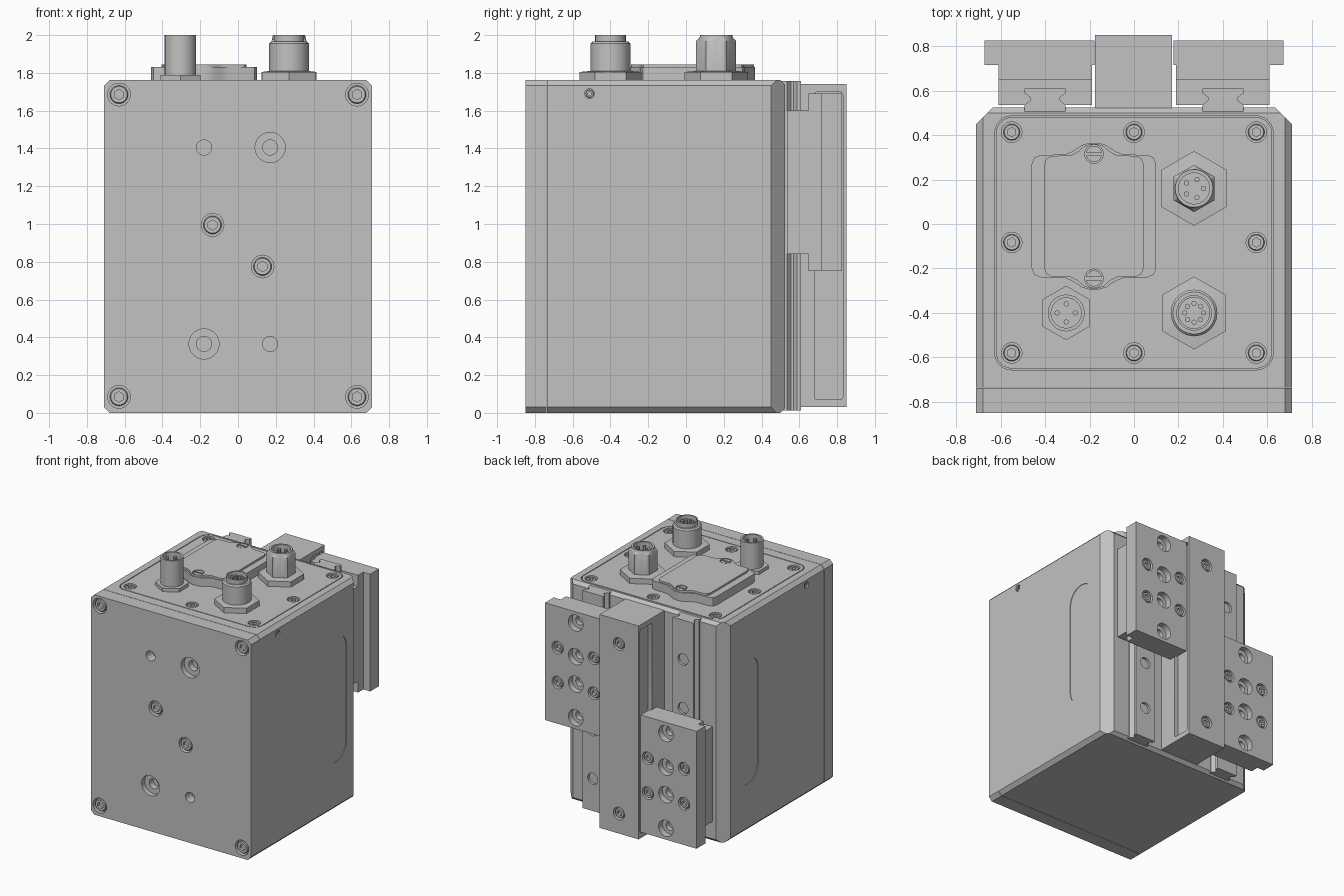
import bpy, bmesh, math
from mathutils import Vector, Matrix

cube = bpy.data.objects.get("Cube")
if cube:
    bpy.data.objects.remove(cube, do_unlink=True)

grey = bpy.data.materials.new("machined grey")
grey.use_nodes = True
colour = (0.54, 0.54, 0.54, 1)
grey.diffuse_color = colour
grey.node_tree.nodes["Principled BSDF"].inputs["Base Color"].default_value = colour

UP, BACK, FRONT = (0, 0, 1), (0, 1, 0), (0, -1, 0)


def finish(name, bm):
    bmesh.ops.recalc_face_normals(bm, faces=bm.faces)
    me = bpy.data.meshes.new(name)
    bm.to_mesh(me)
    bm.free()
    me.materials.append(grey)
    ob = bpy.data.objects.new(name, me)
    bpy.context.scene.collection.objects.link(ob)
    smooth(ob)
    return ob


def smooth(ob):
    for p in ob.data.polygons:
        p.use_smooth = True
    ob.data.set_sharp_from_angle(angle=math.radians(28))


def add_prism(bm, pts, lo, hi, axis="z"):
    """Extrude a 2D outline along one axis."""
    place = {"z": lambda a, b, c: (a, b, c), "y": lambda a, b, c: (a, c, b),
             "x": lambda a, b, c: (c, a, b)}[axis]
    low = [bm.verts.new(place(a, b, lo)) for a, b in pts]
    top = [bm.verts.new(place(a, b, hi)) for a, b in pts]
    bm.faces.new(low)
    bm.faces.new(top)
    n = len(pts)
    for i in range(n):
        j = (i + 1) % n
        bm.faces.new((low[i], low[j], top[j], top[i]))


def prism(name, pts, lo, hi, axis="z"):
    bm = bmesh.new()
    add_prism(bm, pts, lo, hi, axis)
    return finish(name, bm)


def rounded(a0, a1, b0, b1, r, n=6):
    """Rectangle outline with corner radius r; n=1 gives chamfers."""
    pts = []
    for k, (a, b) in enumerate(((a1 - r, b1 - r), (a0 + r, b1 - r),
                                (a0 + r, b0 + r), (a1 - r, b0 + r))):
        for i in range(n + 1):
            t = math.pi / 2 * (k + i / n)
            pts.append((a + r * math.cos(t), b + r * math.sin(t)))
    return pts


def box(name, x0, x1, y0, y1, z0, z1):
    return prism(name, [(x0, y0), (x1, y0), (x1, y1), (x0, y1)], z0, z1)


def add_lathe(bm, at, axis, profile, n=24):
    """Spin (radius, height) points; a third entry makes that ring hexagonal."""
    m = Matrix.Translation(at) @ Vector(axis).to_track_quat("Z", "Y").to_matrix().to_4x4()
    rings = []
    for r, h, *hexed in profile:
        ring = []
        for i in range(n):
            t = 2 * math.pi * i / n
            k = 1
            if hexed:
                k = math.cos(math.pi / 6) / math.cos((t - math.pi / 6) % (math.pi / 3) - math.pi / 6)
            ring.append(bm.verts.new(m @ Vector((r * k * math.cos(t), r * k * math.sin(t), h))))
        rings.append(ring)
    for a, b in zip(rings, rings[1:]):
        for i in range(n):
            j = (i + 1) % n
            bm.faces.new((a[i], a[j], b[j], b[i]))
    bmesh.ops.remove_doubles(bm, verts=[v for r in rings for v in r], dist=1e-5)


def lathe(name, at, axis, profile):
    bm = bmesh.new()
    add_lathe(bm, at, axis, profile)
    return finish(name, bm)


def cut(ob, bm):
    """Subtract everything collected in bm from the object."""
    cutter = finish("cutter", bm)
    cutter.hide_render = True
    mod = ob.modifiers.new("cut", "BOOLEAN")
    mod.operation, mod.solver, mod.object = "DIFFERENCE", "EXACT", cutter
    bpy.context.view_layer.update()
    bpy.context.view_layer.objects.active = ob
    bpy.ops.object.modifier_apply(modifier="cut")
    bpy.data.objects.remove(cutter, do_unlink=True)
    smooth(ob)


def add_hole(bm, at, axis, r, depth, r2=0, depth2=0):
    prof = [(0, 0.02), (r, 0.02), (r, -depth)]
    prof += [(r2, -depth), (r2, -depth2), (0, -depth2)] if r2 else [(0, -depth)]
    add_lathe(bm, at, axis, prof)


def socket_screw(bm, name, at, axis, r):
    """Counterbore plus a recessed cap screw with a hexagon socket."""
    add_hole(bm, at, axis, r, 0.035)
    h, s = r * 0.8, r * 0.45
    lathe(name, at, axis, [(0, -0.036), (h, -0.036), (h, -0.012), (h * 0.9, -0.006),
                           (s, -0.006, 1), (s, -0.028, 1), (0, -0.028)])


# Main housing with chamfered rear edges
outline = rounded(-0.71, 0.71, 0, 1.762, 0.03, 1)
bm = bmesh.new()
add_prism(bm, outline, -0.735, 0.525, "y")
for co, no in (((0.71, 0.45, 0), (1, 1, 0)), ((-0.71, 0.45, 0), (-1, 1, 0)),
               ((0, 0.5, 1.762), (0, 1, 1)), ((0, 0.5, 0), (0, 1, -1))):
    bmesh.ops.bisect_plane(bm, geom=bm.verts[:] + bm.edges[:] + bm.faces[:],
                           plane_co=co, plane_no=no, clear_outer=True)
    bmesh.ops.holes_fill(bm, edges=[e for e in bm.edges if e.is_boundary])
housing = finish("housing", bm)
bm = bmesh.new()
add_prism(bm, rounded(-0.626, 0.626, -0.656, 0.486, 0.076), 1.71, 1.8)
for s in (1, -1):
    add_prism(bm, rounded(0.1, 0.36, 0.38, 1.39, 0.129, 10), s * 0.705, s * 0.75, "x")
    socket_screw(bm, "side_screw", (s * 0.71, -0.51, 1.69), (s, 0, 0), 0.026)
cut(housing, bm)

# Front plate with corner screws and mounting holes
plate = prism("front_plate", outline, -0.85, -0.738, "y")
bm = bmesh.new()
for x, z in ((-0.63, 0.085), (0.63, 0.085), (-0.63, 1.685), (0.63, 1.685),
             (-0.135, 0.995), (0.13, 0.775)):
    socket_screw(bm, "front_screw", (x, -0.85, z), FRONT, 0.06)
for x, z in ((-0.18, 1.405), (0.17, 0.365)):
    add_hole(bm, (x, -0.85, z), FRONT, 0.04, 0.08)
for x, z in ((0.17, 1.405), (-0.18, 0.365)):
    add_hole(bm, (x, -0.85, z), FRONT, 0.08, 0.04, 0.04, 0.09)
cut(plate, bm)

# Top lid with eight screws
lid = prism("top_lid", rounded(-0.62, 0.62, -0.65, 0.48, 0.07), 1.708, 1.762)
bm = bmesh.new()
for x in (-0.55, 0, 0.55):
    for y in (-0.58, -0.083, 0.413):
        if x or abs(y) > 0.1:
            socket_screw(bm, "lid_screw", (x, y, 1.762), UP, 0.046)
cut(lid, bm)

# Access cover with two eared screw seats
quarter = [(0.28, 0.235), (0.268, 0.263), (0.24, 0.275), (0.13, 0.278),
           (0.09, 0.295), (0.055, 0.32), (0.02, 0.33)]
half = quarter + [(-x, y) for x, y in reversed(quarter)]
eared = half + [(-x, -y) for x, y in half]
prism("access_cover", [(x - 0.18, y + 0.035) for x, y in eared], 1.76, 1.83)
cap = prism("cover_cap", [(x * 0.8 - 0.18, y * 0.985 + 0.035) for x, y in eared], 1.829, 1.845)
bm = bmesh.new()
for y in (-0.245, 0.315):
    add_lathe(bm, (-0.18, y, 1.83), UP, [(0, 0.003), (0.042, 0.003), (0.042, 0.03), (0, 0.03)])
    for s in (1, -1):
        prism("slotted_screw_half", [(0.036 * math.cos(t) - 0.18, s * 0.036 * math.sin(t) + y)
              for t in (0.18 + i * (math.pi - 0.36) / 10 for i in range(11))], 1.83, 1.843)
cut(cap, bm)


# Connectors with hexagon collars, hollow barrels and pins
def connector(name, x, y, body, bore, pins):
    lathe(name, (x, y, 1.76), UP, [(0, 0)] + body + [(bore, 0.24), (bore, 0.14), (0, 0.14)])
    bm = bmesh.new()
    for i in range(pins):
        t = 2 * math.pi * i / pins
        add_lathe(bm, (x + bore * 0.6 * math.cos(t), y + bore * 0.6 * math.sin(t), 1.89), UP,
                  [(0, 0), (0.012, 0), (0.012, 0.09), (0, 0.09)], 8)
    finish(name + "_pins", bm)


connector("small_connector", -0.305, -0.4, [(0.122, 0, 1), (0.122, 0.03, 1), (0.083, 0.03),
          (0.083, 0.24)], 0.068, 4)
connector("large_connector", 0.27, -0.4, [(0.164, 0, 1), (0.164, 0.045, 1), (0.105, 0.05),
          (0.105, 0.195), (0.095, 0.205), (0.08, 0.205), (0.08, 0.24)], 0.07, 8)
connector("rear_connector", 0.27, 0.16, [(0.168, 0, 1), (0.168, 0.045, 1), (0.106, 0.05, 1),
          (0.106, 0.21, 1), (0.088, 0.225), (0.085, 0.24)], 0.07, 5)

# Central rear column with side pockets
column = box("rear_column", -0.175, 0.172, 0.51, 0.85, 0.03, 1.74)
bm = bmesh.new()
for s in (1, -1):
    add_prism(bm, rounded(0.68, 0.83, 0.07, 1.7, 0.015, 2), s * 0.14, s * 0.25, "x")
for z in (0.19, 1.55):
    socket_screw(bm, "column_screw", (0, 0.85, z), BACK, 0.05)
cut(column, bm)

# Guide rails and the two carriages, one raised and one lowered
half_rail = [(0.092, 0.5), (0.092, 0.535), (0.068, 0.555), (0.068, 0.57), (0.092, 0.588), (0.092, 0.61)]
rail_outline = half_rail + [(-x, y) for x, y in reversed(half_rail)]
for s, side in ((1, "left"), (-1, "right")):
    cx = 0.4 * s
    rail = prism(side + "_rail", [(cx + x, y) for x, y in rail_outline], 0.012, 1.756)
    bm = bmesh.new()
    for i in range(4):
        add_hole(bm, (cx, 0.61, 0.27 + 0.39 * i), BACK, 0.045, 0.02)
    cut(rail, bm)

    mid = 0.885 + s * 0.336
    x0, x1 = sorted((0.19 * s, 0.61 * s))
    box(side + "_slide_block", x0, x1, 0.535, 0.7, mid - 0.38, mid + 0.38)
    box(side + "_carriage_backing", x0, x1, 0.648, 0.716, mid - 0.47, mid + 0.47)
    x0, x1 = sorted((0.177 * s, 0.672 * s))
    carriage = box(side + "_carriage_plate", x0, x1, 0.715, 0.826, mid - 0.47, mid + 0.47)
    bm = bmesh.new()
    for dz in (-0.38, -0.11, 0.11, 0.38):
        add_hole(bm, (cx, 0.826, mid + dz), BACK, 0.065, 0.05, 0.035, 0.09)
    for dx in (-0.16, 0.16):
        for dz in (-0.14, 0.14):
            socket_screw(bm, "carriage_screw", (cx + dx, 0.826, mid + dz), BACK, 0.05)
    cut(carriage, bm)
